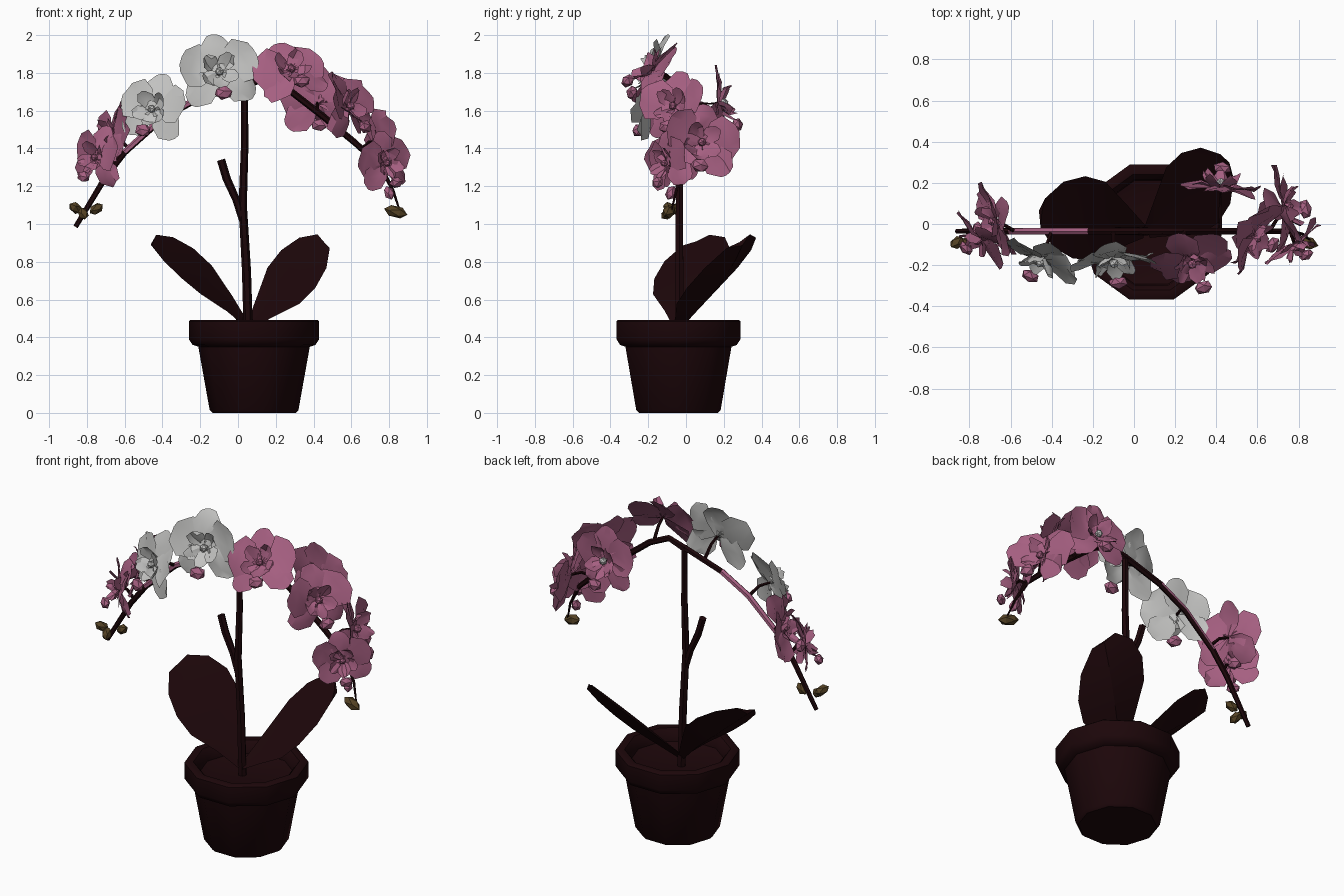
import bpy, bmesh, math, random
from mathutils import Vector, Matrix

cube = bpy.data.objects.get("Cube")
if cube:
    bpy.data.objects.remove(cube)
random.seed(7)


def material(name, r, g, b):
    m = bpy.data.materials.new(name)
    m.use_nodes = True
    m.diffuse_color = (r, g, b, 1)
    m.node_tree.nodes["Principled BSDF"].inputs["Base Color"].default_value = (r, g, b, 1)
    return m


BROWN = material("dark brown", 0.012, 0.002, 0.003)
PINK = material("petal pink", 0.38, 0.115, 0.22)
WHITE = material("petal white", 0.54, 0.54, 0.53)
TAN = material("bud olive", 0.09, 0.055, 0.018)


def finish(name, bm, mats, smooth=None):
    bmesh.ops.recalc_face_normals(bm, faces=bm.faces)
    mesh = bpy.data.meshes.new(name)
    bm.to_mesh(mesh)
    bm.free()
    for m in mats:
        mesh.materials.append(m)
    ob = bpy.data.objects.new(name, mesh)
    bpy.context.collection.objects.link(ob)
    if smooth:
        bpy.ops.object.select_all(action='DESELECT')
        ob.select_set(True)
        bpy.context.view_layer.objects.active = ob
        bpy.ops.object.shade_smooth_by_angle(angle=math.radians(smooth))
    return ob


def loft(bm, rings, closed=True):
    """Bridge equal-length rows of points with quads."""
    rows = [[bm.verts.new(p) for p in ring] for ring in rings]
    n = len(rows[0])
    for a, b in zip(rows, rows[1:]):
        for i in range(n if closed else n - 1):
            j = (i + 1) % n
            bm.faces.new((a[i], a[j], b[j], b[i]))
    return rows


def tube(name, points, radii, sides=6):
    bm = bmesh.new()
    pts = [Vector(p) for p in points]
    rings = []
    for i, p in enumerate(pts):
        d = (pts[min(i + 1, len(pts) - 1)] - pts[max(i - 1, 0)]).normalized()
        u = d.cross(Vector((0, 1, 0.1))).normalized()
        v = d.cross(u)
        angles = [2 * math.pi * k / sides for k in range(sides)]
        rings.append([p + radii[i] * (u * math.cos(a) + v * math.sin(a)) for a in angles])
    rows = loft(bm, rings)
    bm.faces.new(rows[0])
    bm.faces.new(rows[-1])
    return finish(name, bm, [BROWN], 50)


# Ten-sided pot with a rolled rim and sunken soil
bm = bmesh.new()
profile = [(0.22, 0), (0.235, 0.015), (0.295, 0.35), (0.325, 0.36), (0.345, 0.39),
           (0.345, 0.485), (0.335, 0.493), (0.295, 0.49), (0.27, 0.46), (0.265, 0.42), (0.2, 0.40)]
rows = loft(bm, [[(0.085 + r * math.cos(k * math.pi / 5), -0.04 + r * math.sin(k * math.pi / 5), z)
                  for k in range(10)] for r, z in profile])
bm.faces.new(rows[0])
bm.faces.new(rows[-1])
finish("pot", bm, [BROWN], 45)


# Broad leaves
def leaf(name, base, mid, tip, across):
    base, mid, tip, across = map(Vector, (base, mid, tip, across))
    up = (tip - base).cross(across).normalized()
    up *= 1 if up.z > 0 else -1
    bm = bmesh.new()
    rings = []
    for t, w in ((0, .15), (.2, .5), (.45, .95), (.65, 1), (.85, .8), (1, .36)):
        c = base * (1 - t) ** 2 + 2 * t * (1 - t) * mid + tip * t * t
        rings.append([c - across * w + up * 0.02, c - up * 0.035 * w, c + across * w + up * 0.02,
                      c + up * 0.012])
    rows = loft(bm, rings)
    bm.faces.new(rows[0])
    bm.faces.new(rows[-1])
    finish(name, bm, [BROWN], 30)


leaf("left_leaf", (0.04, -0.03, 0.45), (-0.20, 0.04, 0.75), (-0.455, 0.06, 0.90), (0.03, 0.20, 0.08))
leaf("right_leaf", (0.07, -0.03, 0.45), (0.27, 0.15, 0.69), (0.46, 0.29, 0.895), (-0.09, 0.17, 0.10))

# Stalk, side shoot and the two arching sprays
Y = -0.035
tube("stalk", [(0.055, Y, 0.40), (0.045, Y, 0.75), (0.025, Y, 1.1), (0.035, Y, 1.4), (0.035, Y, 1.75)],
     [0.025, 0.024, 0.022, 0.02, 0.018])
tube("side_shoot", [(0.025, Y, 1.02), (-0.01, Y, 1.13), (-0.06, Y, 1.24), (-0.09, Y, 1.34)],
     [0.02, 0.02, 0.022, 0.022])
tube("right_spray", [(0.03, Y, 1.73), (0.14, Y, 1.77), (0.27, Y, 1.71), (0.45, Y, 1.57), (0.62, Y, 1.43),
                     (0.75, Y, 1.31), (0.82, -0.05, 1.18), (0.86, -0.08, 1.06)],
     [0.018, 0.018, 0.018, 0.018, 0.017, 0.014, 0.008, 0.004])
spray = tube("left_spray", [(0.14, Y, 1.77), (0.0, Y, 1.73), (-0.22, Y, 1.66), (-0.4, Y, 1.56),
                            (-0.6, Y, 1.38), (-0.7, Y, 1.25), (-0.86, Y, 0.985)],
             [0.018, 0.018, 0.018, 0.018, 0.017, 0.016, 0.013])
# Pink upper side on the middle of the left spray
spray.data.materials.append(PINK)
for f in spray.data.polygons:
    if -0.6 < f.center.x < -0.22 and f.normal.z > -0.1:
        f.material_index = 1


# Blossoms: three sepals, two wide petals, curled throat, hanging lip and a column
def petal(bm, angle, length, width, lift):
    turn = Matrix.Rotation(math.radians(angle), 3, 'Z')
    twist = random.uniform(-.35, .35)
    rings = []
    for t, w in ((0.04, .15), (.35, .8), (.7, 1), (1, .5)):
        half = width * w / 2
        rings.append([turn @ Vector((x * half, length * t * (1 - .08 * abs(x)),
                                     lift * t * t + twist * x * half + random.uniform(-.07, .07)))
                      for x in (-1, -.35, .35, 1)])
    loft(bm, rings, False)


def ball(bm, centre, shape, index):
    place = Matrix.Translation(centre) @ Matrix.Diagonal((*shape, 1))
    new = bmesh.ops.create_icosphere(bm, subdivisions=1, radius=1, matrix=place)
    for f in {f for v in new["verts"] for f in v.link_faces}:
        f.material_index = index


def blossom(name, centre, facing, size, mat, roll, heart, stem):
    bm = bmesh.new()
    for angle in (0, 128, -128):
        petal(bm, angle, 1.02, 0.78, random.uniform(-.35, .1))
    for angle in (68, -68):
        petal(bm, angle, 1.0, 1.12, random.uniform(-.1, .3))
    for angle in (180, 120, -120, 40, -40):
        petal(bm, angle, 0.5, 0.42, 0.3)
    ball(bm, (0, -.62, .36), (.23, .18, .15), 1)
    ball(bm, (0, 0, .1), (.11, .11, .12), 2)
    q = Vector(facing).to_track_quat('Z', 'Y').to_matrix().to_4x4()
    place = Matrix.Translation(centre) @ q @ Matrix.Rotation(math.radians(roll), 4, 'Z') @ Matrix.Scale(size, 4)
    bmesh.ops.transform(bm, matrix=place, verts=bm.verts)
    finish(name, bm, [mat, PINK, heart], 28)
    # Short flower stalk back to the spray
    c = Vector(centre)
    end = Vector((stem[0], Y, stem[1]))
    tube(name + "_stalk", [end, (c + end) / 2 + Vector((0, 0, 0.02)), c], [0.011, 0.009, 0.008], 5)


blossom("white_blossom_outer", (-0.45, -0.17, 1.605), (-0.38, -0.9, 0.2), 0.205, WHITE, -8, WHITE, (-0.4, 1.56))
blossom("white_blossom_top", (-0.10, -0.17, 1.80), (0.08, -0.95, 0.3), 0.22, WHITE, 6, WHITE, (-0.1, 1.70))
blossom("pink_blossom_top", (0.28, -0.18, 1.81), (0.15, -0.75, 0.6), 0.21, PINK, 14, PINK, (0.24, 1.73))
blossom("pink_blossom_back", (0.42, 0.18, 1.64), (0.1, 0.97, 0.15), 0.205, PINK, 0, WHITE, (0.42, 1.59))
blossom("pink_blossom_side", (0.58, -0.06, 1.62), (0.85, -0.5, 0.25), 0.205, PINK, 5, PINK, (0.52, 1.51))
blossom("pink_blossom_low_back", (0.73, 0.08, 1.43), (0.95, 0.2, 0.15), 0.22, PINK, -12, PINK, (0.66, 1.40))
blossom("pink_blossom_low_front", (0.78, -0.10, 1.32), (0.55, -0.8, 0.1), 0.175, PINK, 10, PINK, (0.76, 1.30))
blossom("pink_blossom_left_high", (-0.67, 0.02, 1.46), (-0.92, -0.35, 0.2), 0.205, PINK, 8, PINK, (-0.58, 1.40))
blossom("pink_blossom_left_low", (-0.75, -0.07, 1.35), (-0.65, -0.75, 0.15), 0.18, PINK, -10, PINK, (-0.68, 1.28))


# Closed buds near the spray ends
def bud(name, centre, direction, size, mat, stretch=1.25):
    bm = bmesh.new()
    bmesh.ops.create_icosphere(bm, subdivisions=1, radius=size)
    q = Vector(direction).to_track_quat('Z', 'Y').to_matrix().to_4x4()
    bmesh.ops.transform(bm, matrix=Matrix.Translation(centre) @ q @ Matrix.Diagonal((.85, .85, stretch, 1)),
                        verts=bm.verts)
    finish(name, bm, [mat])


bud("left_bud_outer", (-0.86, -0.09, 1.085), (-0.7, -0.5, 0.5), 0.035, TAN)
bud("left_bud_middle", (-0.82, -0.10, 1.055), (0.3, -0.6, -0.5), 0.034, TAN)
bud("left_bud_inner", (-0.75, -0.05, 1.08), (0.6, -0.2, 0.4), 0.034, TAN)
bud("right_bud", (0.835, -0.09, 1.065), (0.95, -0.25, -0.25), 0.040, TAN, 1.65)
bud("right_pink_bud", (0.80, -0.08, 1.165), (0.3, -0.4, -0.8), 0.034, PINK)
